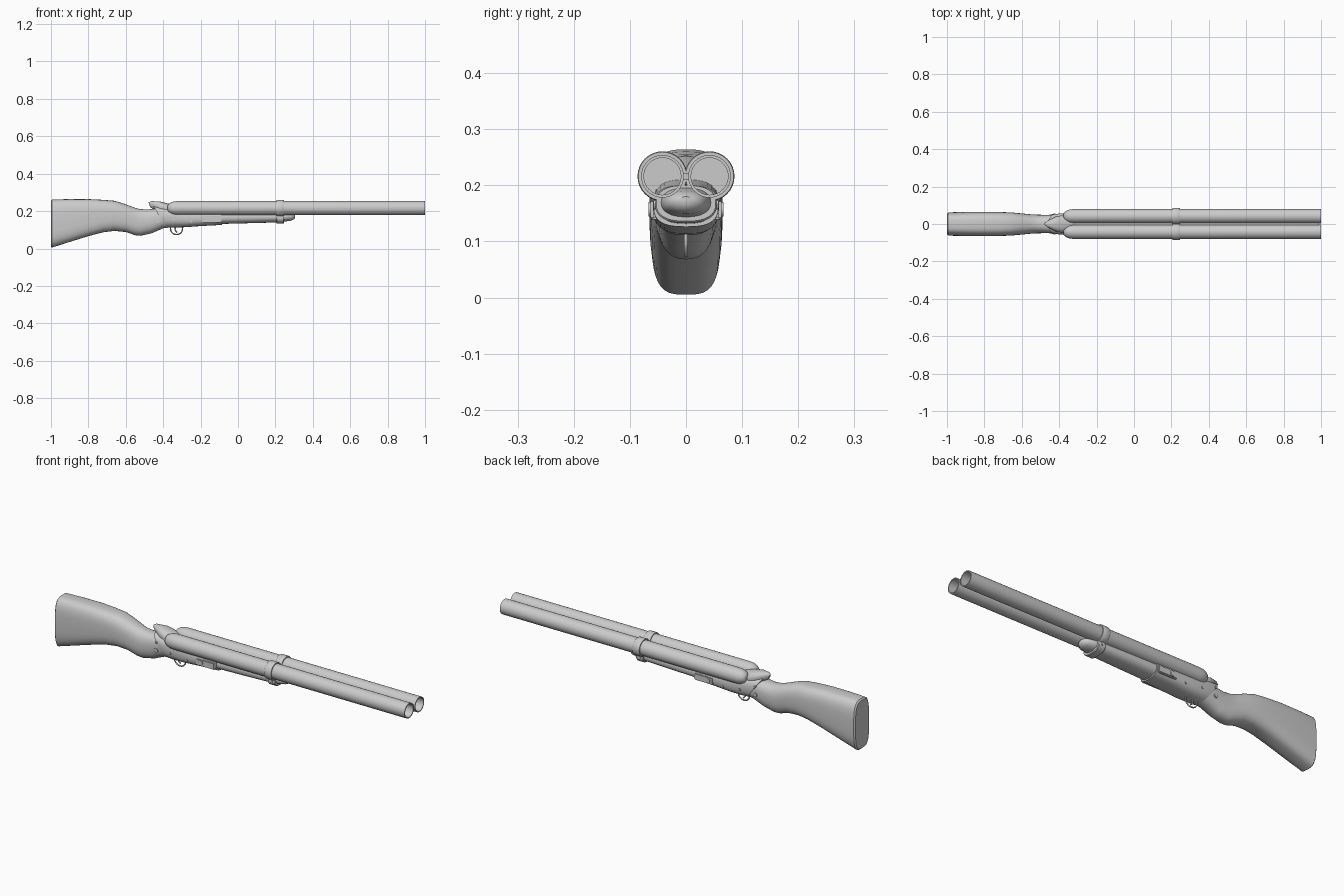
import bpy, bmesh
from math import sin, cos, pi, copysign
from mathutils import Matrix


def finish(name, bm, angle=35):
    bmesh.ops.remove_doubles(bm, verts=bm.verts, dist=1e-5)
    bmesh.ops.recalc_face_normals(bm, faces=bm.faces)
    me = bpy.data.meshes.new(name)
    bm.to_mesh(me)
    bm.free()
    ob = bpy.data.objects.new(name, me)
    bpy.context.collection.objects.link(ob)
    bpy.ops.object.select_all(action='DESELECT')
    ob.select_set(True)
    bpy.context.view_layer.objects.active = ob
    bpy.ops.object.shade_smooth_by_angle(angle=angle * pi / 180)
    return ob


def skin(bm, rings):
    for a, b in zip(rings, rings[1:]):
        n = len(a)
        for i in range(n):
            bm.faces.new((a[i], a[(i + 1) % n], b[(i + 1) % n], b[i]))


# Loft of superellipse sections: (x top, z top, x bottom, z bottom, half width, exponent)
def loft(name, sections, n=32, angle=35):
    bm = bmesh.new()
    rings = []
    for xt, zt, xb, zb, w, e in sections:
        ring = []
        for i in range(n):
            t = 2 * pi * i / n
            c, s = cos(t), sin(t)
            v = copysign(abs(s) ** (2 / e), s) / 2 + 0.5
            y = w * copysign(abs(c) ** (2 / e), c)
            ring.append(bm.verts.new((xb + (xt - xb) * v, y, zb + (zt - zb) * v)))
        rings.append(ring)
    skin(bm, rings)
    bm.faces.new(rings[0])
    bm.faces.new(rings[-1])
    return finish(name, bm, angle)


# Turned part along x at (y, z) from (x, radius) points
def lathe(name, pts, y, z, n=32, closed=False):
    bm = bmesh.new()
    rings = [[bm.verts.new((x, y + r * cos(2 * pi * i / n), z + r * sin(2 * pi * i / n)))
              for i in range(n)] for x, r in pts]
    skin(bm, rings + ([rings[0]] if closed else []))
    if not closed:
        bm.faces.new(rings[0])
        bm.faces.new(rings[-1])
    return finish(name, bm)


# Pin across the gun (along y)
def pin(name, x, z, r, half):
    bm = bmesh.new()
    bmesh.ops.create_cone(bm, cap_ends=True, segments=16, radius1=r, radius2=r, depth=2 * half,
                          matrix=Matrix.Translation((x, 0, z)) @ Matrix.Rotation(pi / 2, 4, 'X'))
    return finish(name, bm)


def wire(name, pts, r):
    cu = bpy.data.curves.new(name, 'CURVE')
    cu.dimensions = '3D'
    cu.bevel_depth = r
    cu.use_fill_caps = True
    sp = cu.splines.new('BEZIER')
    sp.bezier_points.add(len(pts) - 1)
    for p, (x, z) in zip(sp.bezier_points, pts):
        p.co = (x, 0, z)
        p.handle_left_type = p.handle_right_type = 'AUTO'
    ob = bpy.data.objects.new(name, cu)
    bpy.context.collection.objects.link(ob)


# Wooden shoulder stock with grip
loft("stock", [
    (-1.0, 0.255, -1.0, 0.010, 0.055, 3.4),
    (-0.994, 0.262, -0.994, 0.005, 0.062, 3.4),
    (-0.90, 0.264, -0.90, 0.035, 0.065, 3.3),
    (-0.80, 0.264, -0.80, 0.066, 0.065, 3.2),
    (-0.72, 0.260, -0.72, 0.087, 0.064, 3.0),
    (-0.66, 0.255, -0.66, 0.094, 0.062, 2.8),
    (-0.61, 0.240, -0.60, 0.088, 0.057, 2.6),
    (-0.56, 0.221, -0.55, 0.071, 0.052, 2.5),
    (-0.53, 0.212, -0.52, 0.068, 0.050, 2.4),
    (-0.49, 0.208, -0.46, 0.082, 0.049, 2.4),
    (-0.45, 0.212, -0.40, 0.108, 0.050, 2.4),
    (-0.38, 0.210, -0.34, 0.116, 0.050, 2.4)], n=40)

# Receiver, with slanted rear edge over the stock
loft("receiver", [
    (-0.455, 0.228, -0.375, 0.111, 0.054, 2.5),
    (-0.40, 0.222, -0.34, 0.111, 0.058, 2.6),
    (-0.30, 0.210, -0.28, 0.114, 0.060, 2.7),
    (-0.20, 0.205, -0.20, 0.120, 0.060, 2.7),
    (-0.085, 0.20, -0.085, 0.126, 0.058, 2.7)])

# Pointed top tang behind the barrels
loft("top_tang", [
    (-0.478, 0.247, -0.470, 0.222, 0.006, 2.4),
    (-0.465, 0.253, -0.455, 0.212, 0.018, 2.4),
    (-0.42, 0.252, -0.415, 0.19, 0.040, 2.3),
    (-0.385, 0.243, -0.385, 0.18, 0.046, 2.3),
    (-0.35, 0.235, -0.35, 0.18, 0.036, 2.2),
    (-0.31, 0.222, -0.31, 0.18, 0.012, 2.2)])

# Fore-end under the barrels
loft("fore_end", [
    (-0.10, 0.20, -0.10, 0.131, 0.053, 2.4),
    (0.05, 0.20, 0.05, 0.135, 0.051, 2.4),
    (0.20, 0.198, 0.20, 0.139, 0.048, 2.3),
    (0.25, 0.195, 0.25, 0.144, 0.044, 2.3),
    (0.285, 0.19, 0.285, 0.149, 0.035, 2.2),
    (0.30, 0.185, 0.30, 0.156, 0.024, 2.0),
    (0.306, 0.18, 0.306, 0.166, 0.010, 2.0)])

# Two hollow barrels with rounded breech ends, and their band rings
for side, y in (("left", 0.042), ("right", -0.042)):
    lathe(side + "_barrel", [
        (-0.376, 0.014), (-0.370, 0.023), (-0.358, 0.031), (-0.342, 0.036), (-0.32, 0.038),
        (1.0, 0.038), (1.0, 0.033), (-0.30, 0.033)], y, 0.216)
    lathe(side + "_band_ring", [
        (0.206, 0.037), (0.206, 0.043), (0.209, 0.0445), (0.243, 0.0445), (0.246, 0.043),
        (0.246, 0.037)], y, 0.216, closed=True)

# Lower band loop around the fore-end
loft("lower_band", [
    (0.206, 0.20, 0.206, 0.136, 0.053, 2.5), (0.209, 0.20, 0.209, 0.133, 0.055, 2.5),
    (0.243, 0.20, 0.243, 0.133, 0.055, 2.5), (0.246, 0.20, 0.246, 0.136, 0.053, 2.5)])

# Thin rib joining the barrels
bm = bmesh.new()
bmesh.ops.create_cube(bm, size=1, matrix=Matrix.Translation((0.32, 0, 0.215)) @
                      Matrix.Diagonal((1.34, 0.012, 0.012, 1)))
finish("barrel_rib", bm)

# Raised side plates with hinge screw
for s in (-1, 1):
    bm = bmesh.new()
    bmesh.ops.create_cube(bm, size=1, matrix=Matrix.Translation((-0.143, s * 0.056, 0.157)) @
                          Matrix.Diagonal((0.105, 0.014, 0.036, 1)))
    bmesh.ops.bevel(bm, geom=bm.edges[:], offset=0.004, segments=2, affect='EDGES')
    finish("side_plate_" + ("left" if s > 0 else "right"), bm)
pin("hinge_screw", -0.168, 0.157, 0.013, 0.067)
for i, (x, z, r, h) in enumerate(((-0.425, 0.188, 0.006, 0.057), (-0.428, 0.147, 0.010, 0.054),
                                  (-0.345, 0.155, 0.006, 0.062), (-0.25, 0.145, 0.006, 0.062),
                                  (0.226, 0.165, 0.008, 0.058))):
    pin("pin_%d" % (i + 1), x, z, r, h)

# Trigger guard and trigger
wire("trigger_guard", [(-0.362, 0.114), (-0.355, 0.088), (-0.328, 0.075), (-0.302, 0.088),
                       (-0.296, 0.118)], 0.0035)
wire("trigger", [(-0.332, 0.118), (-0.336, 0.100), (-0.325, 0.086)], 0.0035)
